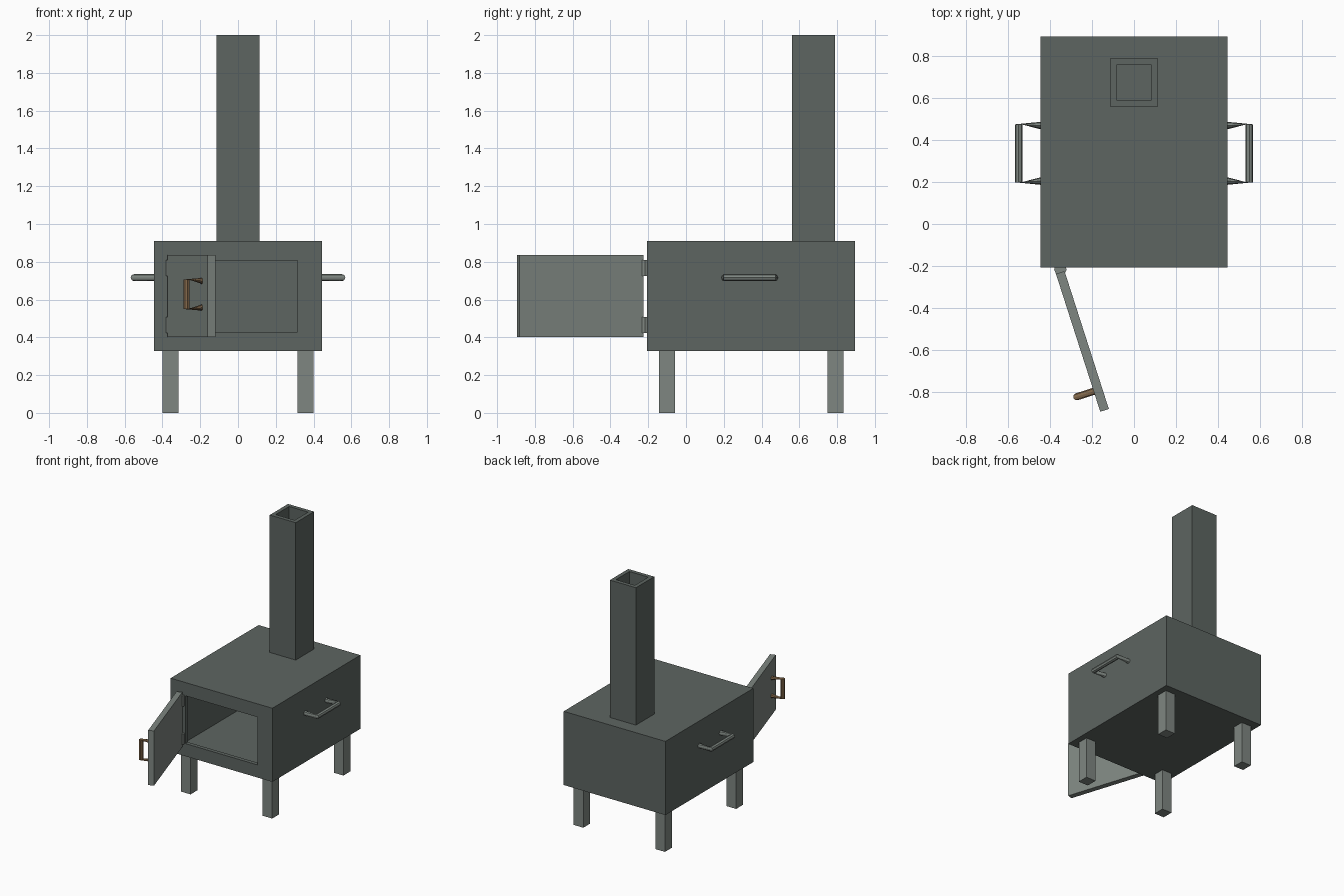
import bpy, bmesh
from math import cos, sin, pi
from mathutils import Matrix, Vector

if "Cube" in bpy.data.objects:
    bpy.data.objects.remove(bpy.data.objects["Cube"])


def material(name, rgb):
    m = bpy.data.materials.new(name)
    m.diffuse_color = (*rgb, 1)
    m.use_nodes = True
    m.node_tree.nodes["Principled BSDF"].inputs["Base Color"].default_value = m.diffuse_color
    return m


DARK = material("dark_iron", (0.11, 0.13, 0.12))
LIGHT = material("light_iron", (0.21, 0.24, 0.22))
BROWN = material("brown_grip", (0.23, 0.14, 0.07))


def add(name, bm, mat):
    bmesh.ops.recalc_face_normals(bm, faces=bm.faces)
    me = bpy.data.meshes.new(name)
    bm.to_mesh(me)
    bm.free()
    me.materials.append(mat)
    ob = bpy.data.objects.new(name, me)
    bpy.context.collection.objects.link(ob)
    return ob


def box(name, x, y, z, mat, frame=Matrix()):
    """Box from (min, max) ranges, placed in a frame."""
    lo, hi = Vector((x[0], y[0], z[0])), Vector((x[1], y[1], z[1]))
    bm = bmesh.new()
    bmesh.ops.create_cube(bm, size=1, matrix=frame @ Matrix.Translation((lo + hi) / 2)
                          @ Matrix.Diagonal((*(hi - lo), 1)))
    return add(name, bm, mat)


def cut(ob, cutter):
    mod = ob.modifiers.new("cut", 'BOOLEAN')
    mod.operation, mod.solver, mod.object = 'DIFFERENCE', 'EXACT', cutter
    bpy.context.view_layer.objects.active = ob
    bpy.ops.object.modifier_apply(modifier=mod.name)


def handle(name, frame, foot, grip, reach, r, mat, n=8):
    """Bracket: grip along local y, standing off along local x."""
    bm = bmesh.new()
    angles = [2 * pi * i / n for i in range(n)]
    rings = [[(-0.005, -foot - r * cos(a), r * sin(a)) for a in angles],
             [(reach + r * cos(a), -grip, r * sin(a)) for a in angles],
             [(reach + r * cos(a), grip, r * sin(a)) for a in angles],
             [(-0.005, foot + r * cos(a), r * sin(a)) for a in angles]]
    rings = [[bm.verts.new(frame @ Vector(p)) for p in ring] for ring in rings]
    for a, b in zip(rings, rings[1:]):
        for i in range(n):
            j = (i + 1) % n
            bm.faces.new((a[i], a[j], b[j], b[i]))
    bm.faces.new(rings[0])
    bm.faces.new(rings[-1])
    return add(name, bm, mat)


# Hollow firebox and chimney
T = 0.031
firebox = box("firebox", (-0.446, 0.446), (-0.207, 0.895), (0.327, 0.911), DARK)
chimney = box("chimney", (-0.114, 0.114), (0.56, 0.79), (0.911, 2.0), DARK)
chamber = box("chamber_cutter", (-0.446 + T, 0.446 - T), (-0.207 + T, 0.895 - T),
              (0.327 + T, 0.911 - T), DARK)
mouth = box("mouth_cutter", (-0.316, 0.316), (-0.3, 0.0), (0.427, 0.806), DARK)
flue = box("flue_cutter", (-0.114 + T, 0.114 - T), (0.56 + T, 0.79 - T), (0.8, 2.1), DARK)
for cutter in (chamber, mouth, flue):
    cut(firebox, cutter)
cut(chimney, flue)
for cutter in (chamber, mouth, flue):
    bpy.data.objects.remove(cutter)

# Legs
for sx, side in ((-1, "left"), (1, "right")):
    for y, end in ((-0.1, "front"), (0.792, "back")):
        cx = sx * 0.358
        box(f"{end}_{side}_leg", (cx - 0.042, cx + 0.042), (y - 0.043, y + 0.043),
            (0, 0.327), LIGHT)

# Side carrying handles
for sx, side in ((-1, "left"), (1, "right")):
    frame = Matrix.Translation((sx * 0.446, 0.337, 0.716)) @ Matrix.Diagonal((sx, 1, 1, 1))
    handle(f"{side}_handle", frame, 0.132, 0.138, 0.104, 0.0185, LIGHT)

# Open door: local x runs along the door, local y is its inner side
swing = Matrix.Translation((-0.372, -0.238, 0)) @ Matrix.Rotation(-pi / 2 + 0.311, 4, 'Z')
box("door", (0, 0.69), (0, 0.043), (0.403, 0.837), LIGHT, swing)

# Door handle, grip upright on the outer face
stand = Matrix(((0, 0, 1, 0.588), (-1, 0, 0, 0), (0, 1, 0, 0.628), (0, 0, 0, 1)))
handle("door_handle", swing @ stand, 0.07, 0.078, 0.085, 0.017, BROWN)

# Hinge barrels
for z, level in ((0.466, "lower"), (0.768, "upper")):
    bm = bmesh.new()
    bmesh.ops.create_cone(bm, cap_ends=True, segments=8, radius1=0.03, radius2=0.03,
                          depth=0.085, matrix=Matrix.Translation((-0.351, -0.216, z)))
    add(f"{level}_hinge", bm, LIGHT)
